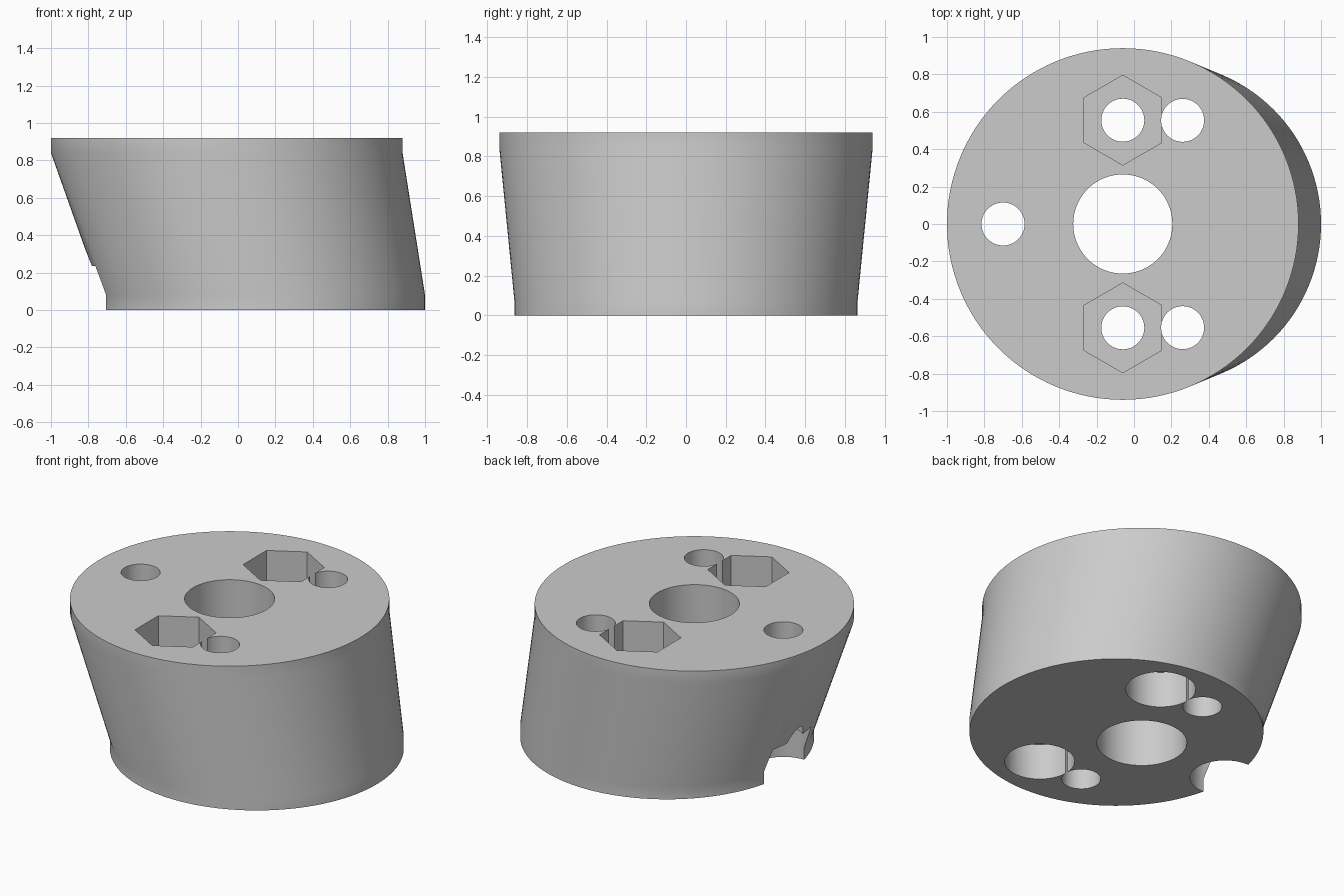
import bpy, bmesh, math

if "Cube" in bpy.data.objects:
    bpy.data.objects.remove(bpy.data.objects["Cube"])

HEIGHT = 0.92
CX = -0.06          # axis of the upper disc and bore
BOLT_R = 0.64       # bolt circle radius

grey = bpy.data.materials.new("plain grey")
grey.diffuse_color = (0.6, 0.6, 0.6, 1)
grey.use_nodes = True
grey.node_tree.nodes["Principled BSDF"].inputs["Base Color"].default_value = grey.diffuse_color


def loft(name, rings, sides, phase=0.0):
    """Solid through circular rings given as (centre x, centre y, z, radius)."""
    bm = bmesh.new()
    loops = []
    for cx, cy, z, r in rings:
        angles = [phase + 2 * math.pi * i / sides for i in range(sides)]
        loops.append([bm.verts.new((cx + r * math.cos(a), cy + r * math.sin(a), z))
                      for a in angles])
    for low, high in zip(loops, loops[1:]):
        for i in range(sides):
            j = (i + 1) % sides
            bm.faces.new((low[i], low[j], high[j], high[i]))
    bm.faces.new(loops[0][::-1])
    bm.faces.new(loops[-1])
    mesh = bpy.data.meshes.new(name)
    bm.to_mesh(mesh)
    bm.free()
    obj = bpy.data.objects.new(name, mesh)
    bpy.context.collection.objects.link(obj)
    mesh.materials.append(grey)
    return obj


# Skewed body: upper disc lofted to a smaller, offset lower disc
body = loft("offset_spacer_body", [
    (0.135, 0, 0.0, 0.865), (0.135, 0, 0.08, 0.865),
    (CX, 0, 0.84, 0.94), (CX, 0, HEIGHT, 0.94)], 128)
bpy.context.view_layer.objects.active = body
body.select_set(True)


def cut(x, y, r, z0, z1, sides=48, phase=0.0):
    """Cut a vertical prism out of the body."""
    cutter = loft("hole_cutter", [(x, y, z0, r), (x, y, z1, r)], sides, phase)
    cutter.hide_render = True
    mod = body.modifiers.new("hole", 'BOOLEAN')
    mod.operation = 'DIFFERENCE'
    mod.solver = 'EXACT'
    mod.object = cutter
    bpy.ops.object.modifier_apply(modifier=mod.name)
    bpy.data.objects.remove(cutter)


# Central bore
cut(CX, 0, 0.265, -0.1, 1.1, 80)

# Three bolt holes with counterbores from below
for deg in (60, 180, 300):
    a = math.radians(deg)
    x, y = CX + BOLT_R * math.cos(a), BOLT_R * math.sin(a)
    cut(x, y, 0.115, -0.1, 1.1)
    cut(x, y, 0.206, -0.1, 0.235, 64)

# Two bolt holes with hexagonal nut pockets from above
for y in (-0.555, 0.555):
    cut(CX, y, 0.115, -0.1, 1.1)
    cut(CX, y, 0.24, HEIGHT - 0.24, 1.1, 6, math.pi / 6)

bpy.ops.object.shade_smooth_by_angle(angle=math.radians(30))
